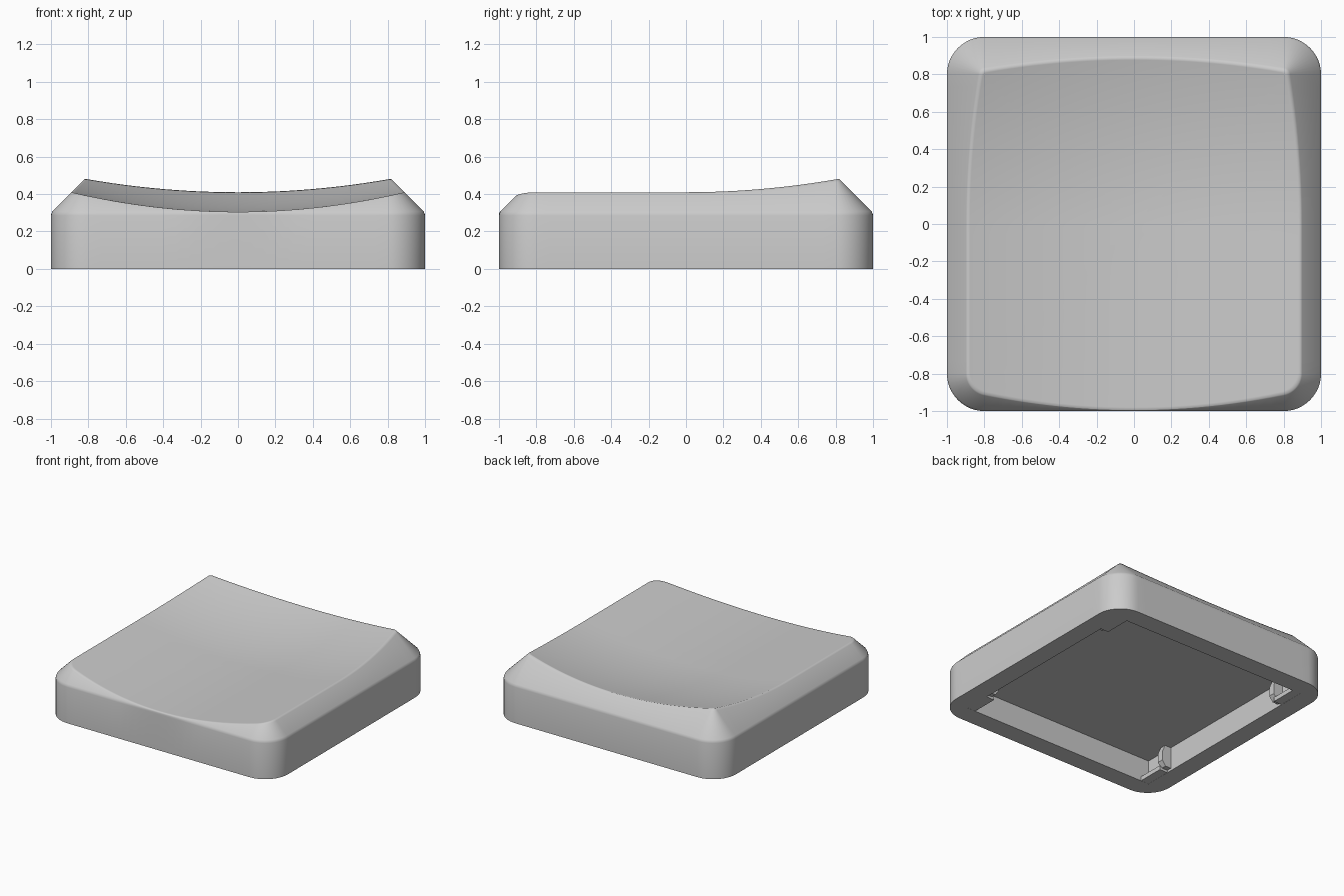
import bpy, bmesh, math
from mathutils import Vector

cube = bpy.data.objects.get("Cube")
if cube:
    bpy.data.objects.remove(cube, do_unlink=True)

CORE, RADIUS, WALL = 0.8, 0.2, 0.3        # corner centres, corner radius, wall height
INNER, CEILING = 0.85, 0.19               # cavity half size and depth

grey = bpy.data.materials.new("light_grey_plastic")
grey.use_nodes = True
GREY = (0.6, 0.6, 0.6, 1)
grey.diffuse_color = GREY
grey.node_tree.nodes["Principled BSDF"].inputs["Base Color"].default_value = GREY


def make_object(name, bm):
    bmesh.ops.recalc_face_normals(bm, faces=bm.faces)
    mesh = bpy.data.meshes.new(name)
    bm.to_mesh(mesh)
    bm.free()
    mesh.materials.append(grey)
    obj = bpy.data.objects.new(name, mesh)
    bpy.context.collection.objects.link(obj)
    return obj


def box(name, low, high):
    bm = bmesh.new()
    bmesh.ops.create_cube(bm, size=1)
    low, high = Vector(low), Vector(high)
    for v in bm.verts:
        v.co = (low + high) / 2 + v.co * (high - low)
    return make_object(name, bm)


def prism(name, profile, y0, y1):
    """Extrude an x-z profile along y."""
    bm = bmesh.new()
    face = bm.faces.new([bm.verts.new((x, y0, z)) for x, z in profile])
    new = bmesh.ops.extrude_face_region(bm, geom=[face])["geom"]
    bmesh.ops.translate(bm, vec=(0, y1 - y0, 0),
                        verts=[g for g in new if isinstance(g, bmesh.types.BMVert)])
    return make_object(name, bm)


def dish(x, y):
    """Height of the scooped top, which curls up towards the back."""
    return 0.305 + 0.132 * x * x + 0.132 * max(y, 0) ** 2


def outline(side_steps=24, corner_steps=12):
    """Core point and outward direction around a rounded square."""
    points = []
    for k in range(4):
        a = k * math.pi / 2
        out = Vector((math.cos(a), math.sin(a)))
        along = Vector((-out.y, out.x))
        for i in range(side_steps):
            points.append((CORE * (out + along * (2 * i / side_steps - 1)), out))
        for i in range(corner_steps):
            b = a + math.pi / 2 * i / corner_steps
            points.append((CORE * (out + along), Vector((math.cos(b), math.sin(b)))))
    return points


def rim_inset(core, out):
    """Distance up the sloped edge where it meets the dish."""
    low, high = 0.0, RADIUS
    for _ in range(30):
        mid = (low + high) / 2
        p = core + out * (RADIUS - mid)
        low, high = (mid, high) if WALL + mid < dish(p.x, p.y) else (low, mid)
    return low


# Shell: straight wall, sloped edge and scooped top, row by row
bm = bmesh.new()
columns = []
for core, out in outline():
    inset = rim_inset(core, out)
    soft = min(0.008, inset * 0.4)
    col = []
    for i, z in ((0, 0), (0, WALL - 0.014), (soft * 0.3, WALL - 0.004),
                 (soft, WALL + soft), (inset * 0.92, WALL + inset * 0.92)):
        p = core + out * (RADIUS - i)
        col.append(bm.verts.new((p.x, p.y, z)))
    rim = core + out * (RADIUS - inset)
    for t in (1, 0.985, 0.93, 0.85, 0.75, 0.65, 0.55, 0.45, 0.35, 0.25, 0.15, 0.06):
        p = rim * t
        col.append(bm.verts.new((p.x, p.y, dish(p.x, p.y))))
    columns.append(col)
for a, b in zip(columns, columns[1:] + columns[:1]):
    for k in range(len(a) - 1):
        bm.faces.new((a[k], b[k], b[k + 1], a[k + 1]))
bm.faces.new([c[-1] for c in columns])
bm.faces.new([c[0] for c in columns])
shell = make_object("key_shell", bm)

# Square hollow underneath
cutter = box("hollow_cutter", (-INNER, -INNER, -0.1), (INNER, INNER, CEILING))
cutter.hide_render = True
hollow = shell.modifiers.new("hollow", "BOOLEAN")
hollow.operation = "DIFFERENCE"
hollow.solver = "EXACT"
hollow.object = cutter
bpy.ops.object.select_all(action="DESELECT")
bpy.context.view_layer.objects.active = shell
shell.select_set(True)
bpy.ops.object.modifier_apply(modifier="hollow")
bpy.data.objects.remove(cutter, do_unlink=True)
bpy.ops.object.shade_smooth_by_angle(angle=math.radians(70))

# Clips in the four inner corners: a low ledge ending in a hooked rib
for sx, side in ((1, "left"), (-1, "right")):
    for sy, end in ((1, "back"), (-1, "front")):
        name = f"{end}_{side}"
        xs = sorted((sx * 0.78, sx * (INNER + 0.01)))
        ys = sorted((sy * 0.64, sy * (INNER + 0.01)))
        box("clip_ledge_" + name, (xs[0], ys[0], 0.001), (xs[1], ys[1], 0.035))
        hook = [(0.86, 0.02), (0.8, 0.02), (0.77, 0.06), (0.77, 0.13),
                (0.8, CEILING + 0.01), (0.86, CEILING + 0.01)]
        prism("clip_rib_" + name, [(sx * x, z) for x, z in hook], sy * 0.6, sy * 0.65)
